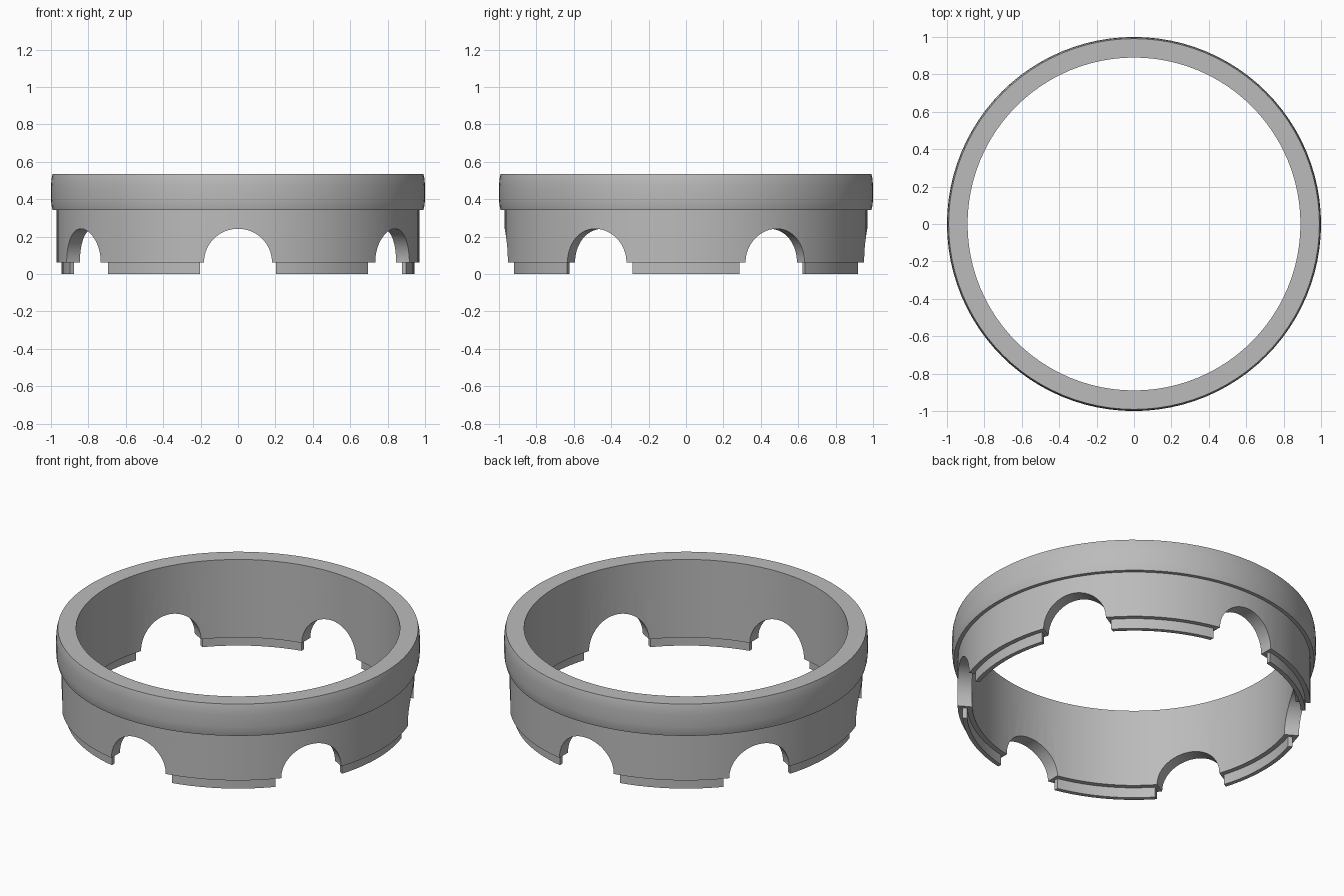
import bpy
import math
from mathutils import Matrix

if "Cube" in bpy.data.objects:
    bpy.data.objects.remove(bpy.data.objects["Cube"], do_unlink=True)

SEGMENTS = 96
STEP_Z = 0.062      # underside of the wall, where the lip begins
ARCH_R = 0.182
GAP = 0.202         # half width of the gaps in the lip
NOTCHES = 6

grey = bpy.data.materials.new("plain grey")
grey.use_nodes = True
colour = (0.5, 0.5, 0.5, 1)
grey.diffuse_color = colour
grey.node_tree.nodes["Principled BSDF"].inputs["Base Color"].default_value = colour


def make_object(name, verts, faces):
    mesh = bpy.data.meshes.new(name)
    mesh.from_pydata(verts, [], faces)
    mesh.materials.append(grey)
    obj = bpy.data.objects.new(name, mesh)
    bpy.context.collection.objects.link(obj)
    return obj


def lathe(name, profile):
    """Revolve a closed (radius, z) profile, counter-clockwise, about z."""
    n = len(profile)
    verts, faces = [], []
    for s in range(SEGMENTS):
        a = math.tau * s / SEGMENTS
        verts += [(r * math.cos(a), r * math.sin(a), z) for r, z in profile]
        t = (s + 1) % SEGMENTS
        for i in range(n):
            j = (i + 1) % n
            faces.append((s * n + i, t * n + i, t * n + j, s * n + j))
    return make_object(name, verts, faces)


# Ring: thin lip at the bottom, straight wall, softly bulging rim
ring = lathe("notched_ring", [
    (0.918, 0), (0.943, 0), (0.943, STEP_Z), (0.97, STEP_Z), (0.97, 0.342),
    (0.991, 0.342), (0.997, 0.365), (1.0, 0.40), (1.0, 0.47), (0.997, 0.51),
    (0.991, 0.535), (0.89, 0.535), (0.89, STEP_Z), (0.918, STEP_Z)])

# Notch outline: round arch in the wall, wider gap through the lip
ledge = STEP_Z + 0.0002
outline = [(-GAP, -0.1), (GAP, -0.1), (GAP, ledge)]
outline += [(ARCH_R * math.cos(math.pi * k / 32),
             ledge + (0.242 - ledge) * math.sin(math.pi * k / 32))
            for k in range(33)]
outline.append((-GAP, ledge))

# One cutter holding every notch around the ring
verts, faces = [], []
n = len(outline)
for k in range(NOTCHES):
    turn = Matrix.Rotation(math.tau * k / NOTCHES, 3, 'Z')
    base = len(verts)
    for y in (-1.2, -0.7):
        verts += [turn @ Matrix.Translation((x, y, z)).translation for x, z in outline]
    faces.append([base + i for i in range(n)])
    faces.append([base + n + i for i in reversed(range(n))])
    for i in range(n):
        j = (i + 1) % n
        faces.append((base + i, base + n + i, base + n + j, base + j))
cutter = make_object("notch_cutter", verts, faces)
cutter.hide_render = True

# Cut the notches and drop the cutter
cut = ring.modifiers.new("notches", 'BOOLEAN')
cut.operation = 'DIFFERENCE'
cut.solver = 'EXACT'
cut.object = cutter
bpy.context.view_layer.objects.active = ring
ring.select_set(True)
bpy.ops.object.modifier_apply(modifier=cut.name)
bpy.data.objects.remove(cutter, do_unlink=True)

bpy.ops.object.shade_smooth_by_angle(angle=math.radians(30))
